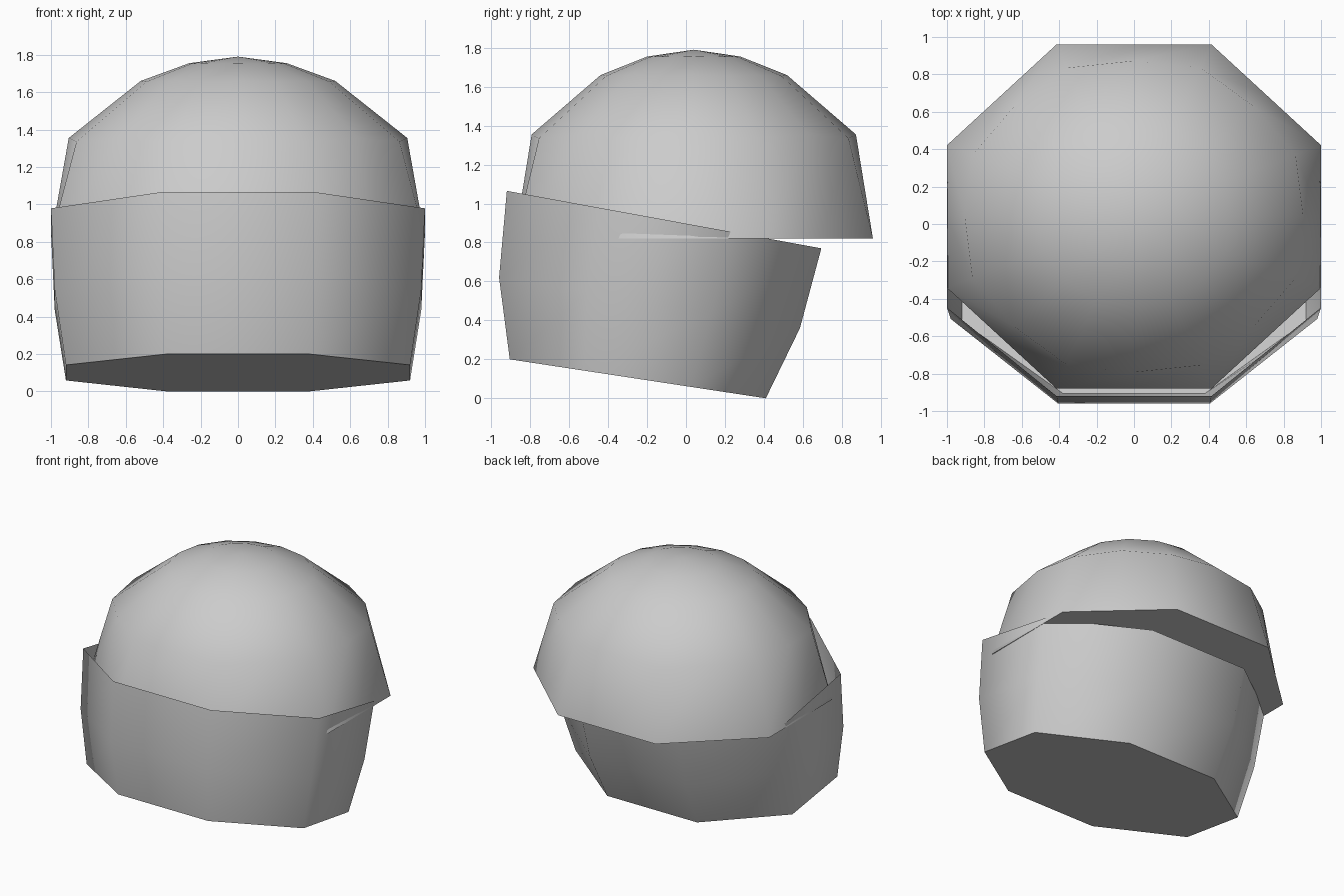
import bpy, bmesh, math

if "Cube" in bpy.data.objects:
    bpy.data.objects.remove(bpy.data.objects["Cube"])

C = math.cos(math.pi / 8)


def loft(name, rings, cap_start=True, apex=None):
    """Skin a list of equal-length point rings into one smooth-shaded object."""
    bm = bmesh.new()
    loops = [[bm.verts.new(p) for p in ring] for ring in rings]
    n = len(loops[0])
    for lo, hi in zip(loops, loops[1:]):
        for i in range(n):
            j = (i + 1) % n
            bm.faces.new((lo[i], lo[j], hi[j], hi[i]))
    if cap_start:
        bm.faces.new(loops[0][::-1])
    if apex:
        top = bm.verts.new(apex)
        for i in range(n):
            bm.faces.new((loops[-1][i], loops[-1][(i + 1) % n], top))
    mesh = bpy.data.meshes.new(name)
    bm.to_mesh(mesh)
    bm.free()
    ob = bpy.data.objects.new(name, mesh)
    bpy.context.collection.objects.link(ob)
    bpy.ops.object.select_all(action='DESELECT')
    ob.select_set(True)
    bpy.context.view_layer.objects.active = ob
    bpy.ops.object.shade_smooth_by_angle(angle=math.radians(60))
    return ob


def dome_ring(r_mid, z_mid, r_corner, z_corner):
    """16 points alternating between octagon side middles and corners."""
    pts = []
    for i in range(16):
        a = i * math.pi / 8
        r, z = (r_corner, z_corner) if i % 2 else (r_mid, z_mid)
        pts.append((r * math.cos(a), 0.04 + 0.92 * r * math.sin(a), z))
    return pts


def tilted_octagon(half_x, y_front, z_front, y_back, z_back):
    """Octagon lying in a plane that slopes from front to back."""
    cy, hy = (y_front + y_back) / 2, (y_back - y_front) / 2
    pts = []
    for i in range(8):
        a = (i + 0.5) * math.pi / 4
        y = cy + hy / C * math.sin(a)
        t = (y - y_front) / (y_back - y_front)
        pts.append((half_x / C * math.cos(a), y, z_front + t * (z_back - z_front)))
    return pts


# upper shell: flat-bottomed octagonal dome
loft("upper_dome", [
    dome_ring(1.0, 0.82, 1.0 / C, 0.82),
    dome_ring(0.905, 1.355, 0.935, 1.335),
    dome_ring(0.52, 1.66, 0.53, 1.655),
    dome_ring(0.26, 1.755, 0.265, 1.753),
], apex=(0, 0.04, 1.79))

# lower shell: tilted bowl, open at the top
loft("lower_bowl", [
    tilted_octagon(0.92, -0.905, 0.20, 0.41, 0.0),
    tilted_octagon(0.98, -0.96, 0.62, 0.585, 0.36),
    tilted_octagon(1.0, -0.92, 1.065, 0.695, 0.77),
])
